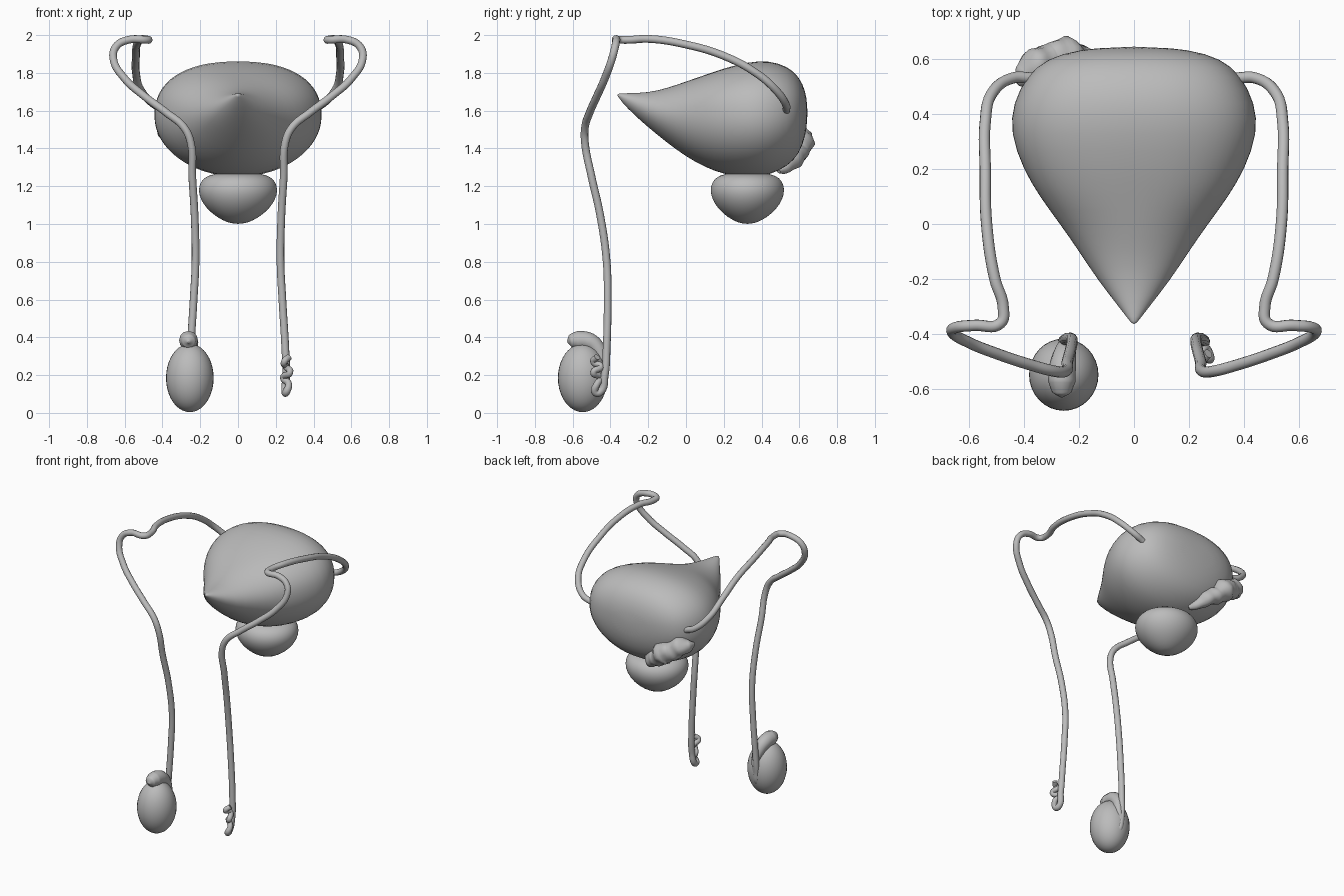
import bpy, bmesh, math
from math import sin, cos, pi, copysign

if "Cube" in bpy.data.objects:
    bpy.data.objects.remove(bpy.data.objects["Cube"])

grey = bpy.data.materials.new("plain grey")
grey.use_nodes = True
grey.diffuse_color = (0.5, 0.5, 0.5, 1)
grey.node_tree.nodes["Principled BSDF"].inputs["Base Color"].default_value = (0.5, 0.5, 0.5, 1)


def power(v, e):
    return copysign(abs(v) ** e, v)


def loft(name, rings, closed_ends, levels):
    """Bridge equal rings of points, closing both ends with a pole point."""
    bm = bmesh.new()
    loops = [[bm.verts.new(p) for p in ring] for ring in rings]
    count = len(loops[0])
    for a, b in zip(loops, loops[1:]):
        for i in range(count):
            j = (i + 1) % count
            bm.faces.new((a[i], a[j], b[j], b[i]))
    for point, loop in zip(closed_ends, (loops[0], loops[-1])):
        pole = bm.verts.new(point)
        for i in range(count):
            bm.faces.new((loop[i], loop[(i + 1) % count], pole))
    bmesh.ops.recalc_face_normals(bm, faces=bm.faces)
    for f in bm.faces:
        f.smooth = True
    mesh = bpy.data.meshes.new(name)
    bm.to_mesh(mesh)
    bm.free()
    mesh.materials.append(grey)
    obj = bpy.data.objects.new(name, mesh)
    bpy.context.collection.objects.link(obj)
    mod = obj.modifiers.new("smooth", 'SUBSURF')
    mod.levels = mod.render_levels = levels
    return obj


def tube(name, points, radii, thick=1.0, side=1):
    """Sweep a round section along a smooth path with a radius per point."""
    curve = bpy.data.curves.new(name, 'CURVE')
    curve.dimensions = '3D'
    curve.bevel_depth = thick
    curve.bevel_resolution = 4
    curve.resolution_u = 8
    curve.use_fill_caps = True
    spline = curve.splines.new('BEZIER')
    spline.bezier_points.add(len(points) - 1)
    for bp, (x, y, z), r in zip(spline.bezier_points, points, radii):
        bp.co = (x * side, y, z)
        bp.radius = r
        bp.handle_left_type = bp.handle_right_type = 'AUTO'
    curve.materials.append(grey)
    obj = bpy.data.objects.new(name, curve)
    bpy.context.collection.objects.link(obj)
    bpy.ops.object.select_all(action='DESELECT')
    obj.select_set(True)
    bpy.context.view_layer.objects.active = obj
    bpy.ops.object.convert(target='MESH')
    obj = bpy.context.view_layer.objects.active
    bpy.ops.object.shade_smooth_by_angle(angle=math.radians(60))
    return obj


SEG = 32
angles = [2 * pi * i / SEG for i in range(SEG)]

# Large pointed sac: y, half width, underside, widest height, top
sections = [
    (-0.355, 0.014, 1.668, 1.68, 1.692), (-0.32, 0.04, 1.62, 1.66, 1.692),
    (-0.2, 0.135, 1.51, 1.6, 1.695), (-0.1, 0.2, 1.43, 1.58, 1.72),
    (0.0, 0.27, 1.355, 1.57, 1.755), (0.1, 0.345, 1.3, 1.57, 1.79),
    (0.2, 0.405, 1.26, 1.57, 1.825), (0.33, 0.452, 1.245, 1.57, 1.86),
    (0.44, 0.442, 1.255, 1.57, 1.867), (0.54, 0.39, 1.305, 1.58, 1.835),
    (0.6, 0.32, 1.37, 1.59, 1.78), (0.635, 0.2, 1.47, 1.6, 1.7),
]
rings = []
for y, w, low, mid, top in sections:
    ring = []
    for a in angles:
        c, s = cos(a), sin(a)
        e = 0.85 if s > 0 and y > 0.05 else 1.0
        ring.append((w * power(c, e), y, mid + power(s, e) * ((top - mid) if s > 0 else (mid - low))))
    rings.append(ring)
loft("main_sac", rings, [(0, -0.365, 1.682), (0, 0.645, 1.59)], 1)

# Small rounded gland under the sac: height, scale
gland = [(1.006, 0.25), (1.035, 0.53), (1.08, 0.79), (1.13, 0.95), (1.18, 1.01),
         (1.225, 0.95), (1.258, 0.78), (1.27, 0.45)]
rings = [[(0.21 * k * cos(a), 0.325 + 0.197 * k * sin(a), z) for a in angles] for z, k in gland]
loft("lower_gland", rings, [(0, 0.325, 1.0), (0, 0.325, 1.27)], 1)

# Long paired ducts, each ending in a small coil
duct = [
    (0.37, 0.53, 1.6), (0.44, 0.53, 1.63), (0.515, 0.475, 1.71), (0.54, 0.37, 1.8),
    (0.54, 0.2, 1.89), (0.535, 0.0, 1.95), (0.505, -0.2, 1.98), (0.475, -0.3, 1.975),
    (0.485, -0.36, 1.975), (0.58, -0.368, 1.975), (0.645, -0.375, 1.94), (0.66, -0.392, 1.875),
    (0.6, -0.43, 1.77), (0.5, -0.47, 1.68), (0.38, -0.51, 1.59), (0.285, -0.535, 1.51),
    (0.25, -0.535, 1.43), (0.242, -0.5, 1.25), (0.23, -0.455, 1.05), (0.225, -0.42, 0.8),
    (0.235, -0.415, 0.6), (0.25, -0.42, 0.35), (0.255, -0.43, 0.2), (0.25, -0.455, 0.11),
    (0.255, -0.48, 0.11), (0.268, -0.47, 0.155), (0.24, -0.45, 0.185), (0.275, -0.49, 0.215),
    (0.255, -0.45, 0.245), (0.245, -0.49, 0.27), (0.27, -0.47, 0.295),
]
widths = [1.0] * (len(duct) - 6) + [0.85] * 6
for label, side in (("left", 1), ("right", -1)):
    tube(label + "_duct", duct, widths, 0.0205, side)

# Lumpy gland behind the sac, on the right side only
lumps = tube("rear_gland",
             [(-0.05, 0.49, 1.28), (-0.09, 0.53, 1.305), (-0.15, 0.575, 1.355), (-0.2, 0.59, 1.385),
              (-0.25, 0.605, 1.435), (-0.3, 0.595, 1.455), (-0.35, 0.575, 1.49), (-0.4, 0.535, 1.5),
              (-0.425, 0.51, 1.505)],
             [0.012, 0.035, 0.055, 0.058, 0.074, 0.062, 0.064, 0.046, 0.012])
for v in lumps.data.vertices:
    v.co += v.normal * 0.007 * sin(v.co.x * 60) * cos(v.co.z * 55)

# Egg-shaped body hanging at the end of the right duct
bpy.ops.mesh.primitive_uv_sphere_add(segments=32, ring_count=20, location=(-0.255, -0.547, 0.185))
egg = bpy.context.object
egg.name = "right_egg_body"
egg.scale = (0.126, 0.131, 0.181)
egg.data.materials.append(grey)
bpy.ops.object.shade_smooth()

# Cap draped over the egg and tapering down its back
tube("right_egg_cap",
     [(-0.262, -0.628, 0.375), (-0.262, -0.61, 0.38), (-0.262, -0.57, 0.384), (-0.258, -0.51, 0.375),
      (-0.25, -0.465, 0.335), (-0.24, -0.44, 0.26), (-0.245, -0.43, 0.18)],
     [0.006, 0.036, 0.05, 0.048, 0.04, 0.028, 0.015])
